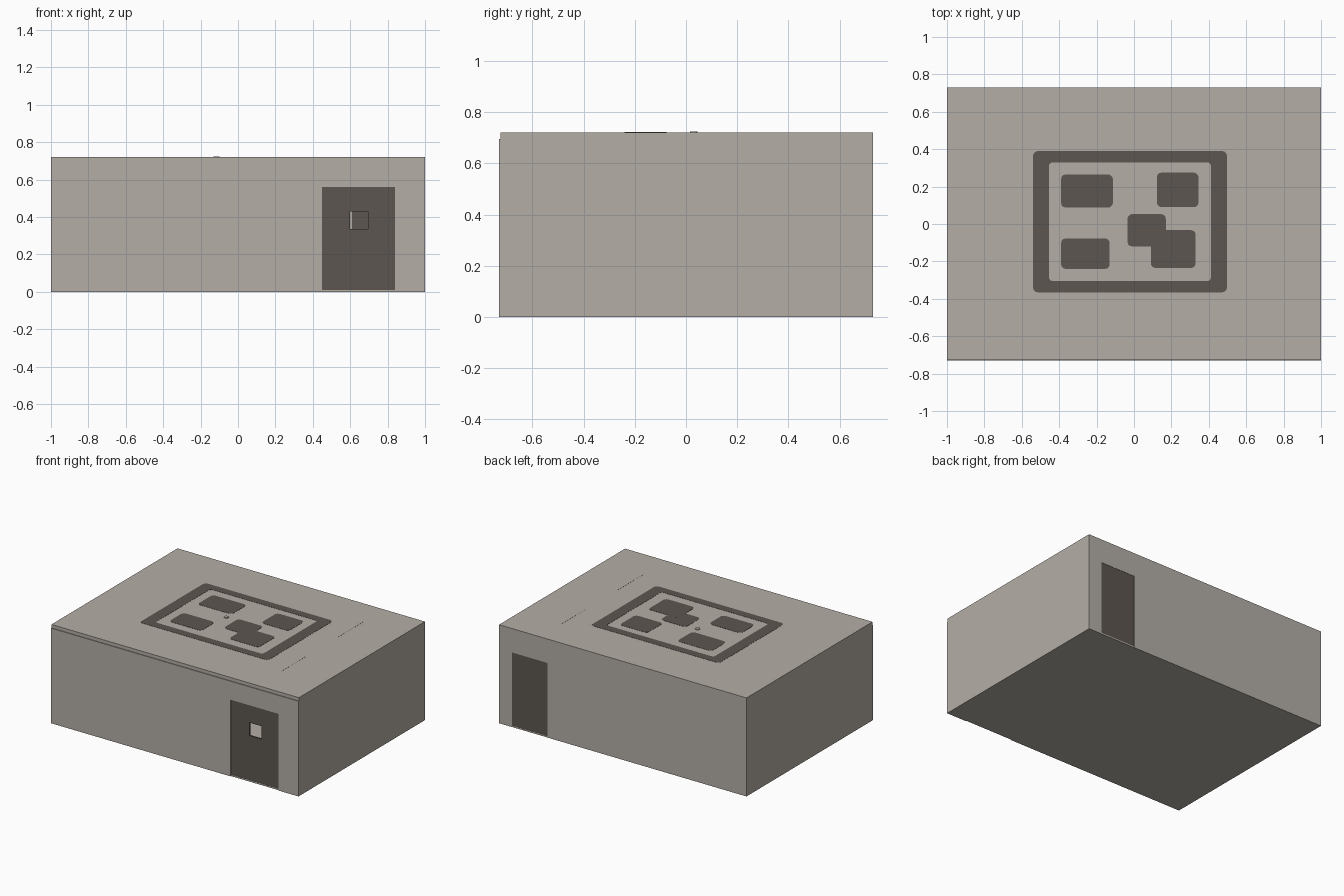
import bpy, bmesh, math

if "Cube" in bpy.data.objects:
    bpy.data.objects.remove(bpy.data.objects["Cube"])


def material(name, rgb):
    m = bpy.data.materials.new(name)
    m.diffuse_color = (*rgb, 1)
    m.use_nodes = True
    m.node_tree.nodes["Principled BSDF"].inputs["Base Color"].default_value = m.diffuse_color
    return m


STONE = material("warm grey", (0.456, 0.423, 0.381))
DARK = material("dark brown grey", (0.107, 0.093, 0.080))


def finish(name, bm, mat):
    bmesh.ops.recalc_face_normals(bm, faces=bm.faces)
    mesh = bpy.data.meshes.new(name)
    bm.to_mesh(mesh)
    bm.free()
    mesh.materials.append(mat)
    ob = bpy.data.objects.new(name, mesh)
    bpy.context.collection.objects.link(ob)
    return ob


def to3d(p, depth, upright):
    return (p[0], depth, p[1]) if upright else (p[0], p[1], depth)


def slab(name, pts, d0, d1, mat, upright=False):
    """Extrude a flat outline: along y if upright, otherwise along z."""
    bm = bmesh.new()
    a = [bm.verts.new(to3d(p, d0, upright)) for p in pts]
    b = [bm.verts.new(to3d(p, d1, upright)) for p in pts]
    n = len(pts)
    bm.faces.new(a)
    bm.faces.new(b)
    for i in range(n):
        j = (i + 1) % n
        bm.faces.new((a[i], a[j], b[j], b[i]))
    return finish(name, bm, mat)


def frame(name, outer, inner, d0, d1, mat, upright=False):
    """Flat frame between two outlines with equal point counts."""
    bm = bmesh.new()
    loops = [[bm.verts.new(to3d(p, d, upright)) for p in pts]
             for pts, d in ((outer, d0), (outer, d1), (inner, d1), (inner, d0))]
    n = len(outer)
    for k in range(4):
        a, b = loops[k], loops[(k + 1) % 4]
        for i in range(n):
            j = (i + 1) % n
            bm.faces.new((a[i], a[j], b[j], b[i]))
    return finish(name, bm, mat)


def rect(x0, x1, y0, y1, r=0):
    if not r:
        return [(x0, y0), (x1, y0), (x1, y1), (x0, y1)]
    pts = []
    corners = ((x1 - r, y1 - r), (x0 + r, y1 - r), (x0 + r, y0 + r), (x1 - r, y0 + r))
    for q, (cx, cy) in enumerate(corners):
        for s in range(4):
            t = math.radians(q * 90 + s * 30)
            pts.append((cx + r * math.cos(t), cy + r * math.sin(t)))
    return pts


def doorway(x0, x1, height, top):
    return [(-1, 0), (x0, 0), (x0, height), (x1, height), (x1, 0),
            (1, 0), (1, top), (-1, top)]


# Hollow shell: floor, roof and walls, the front wall slightly proud
slab("floor", rect(-1, 1, -0.725, 0.729), 0, 0.01, STONE)
slab("roof", rect(-1, 1, -0.725, 0.73), 0.695, 0.72, STONE)
slab("front_wall", doorway(0.45, 0.84, 0.56, 0.695), -0.73, -0.71, STONE, True)
slab("back_wall", doorway(0.61, 0.895, 0.545, 0.695), 0.71, 0.73, STONE, True)
for side, x in (("left", -1), ("right", 0.98)):
    slab(side + "_wall", rect(x, x + 0.02, -0.71, 0.71), 0.01, 0.695, STONE)

# Doors; the front one has an open window
frame("front_door", rect(0.45, 0.84, 0.01, 0.56), rect(0.60, 0.695, 0.335, 0.43),
      -0.724, -0.712, DARK, True)
slab("back_door", rect(0.61, 0.895, 0.01, 0.545), 0.712, 0.728, DARK, True)

# Flat pattern on the roof
Z0, Z1 = 0.719, 0.7212
frame("roof_border", rect(-0.54, 0.497, -0.365, 0.39, 0.025),
      rect(-0.455, 0.412, -0.305, 0.33, 0.02), Z0, Z1, DARK)
patches = ((-0.39, -0.113, 0.088, 0.265), (0.122, 0.345, 0.09, 0.275),
           (-0.035, 0.17, -0.12, 0.053), (0.09, 0.33, -0.235, -0.033),
           (-0.39, -0.13, -0.24, -0.077))
for i, p in enumerate(patches):
    slab("roof_patch_%d" % (i + 1), rect(*p, 0.025), Z0, Z1 + i * 0.0001, DARK)

# Hairline seams and a tiny stud on the roof
for i, (y0, y1) in enumerate(((0.2, 0.49), (-0.455, -0.17))):
    slab("roof_seam_%d" % (i + 1), rect(0.667, 0.669, y0, y1), Z0, 0.7205, DARK)
slab("roof_stud", rect(-0.13, -0.10, 0.015, 0.045, 0.01), Z0, 0.725, STONE)
